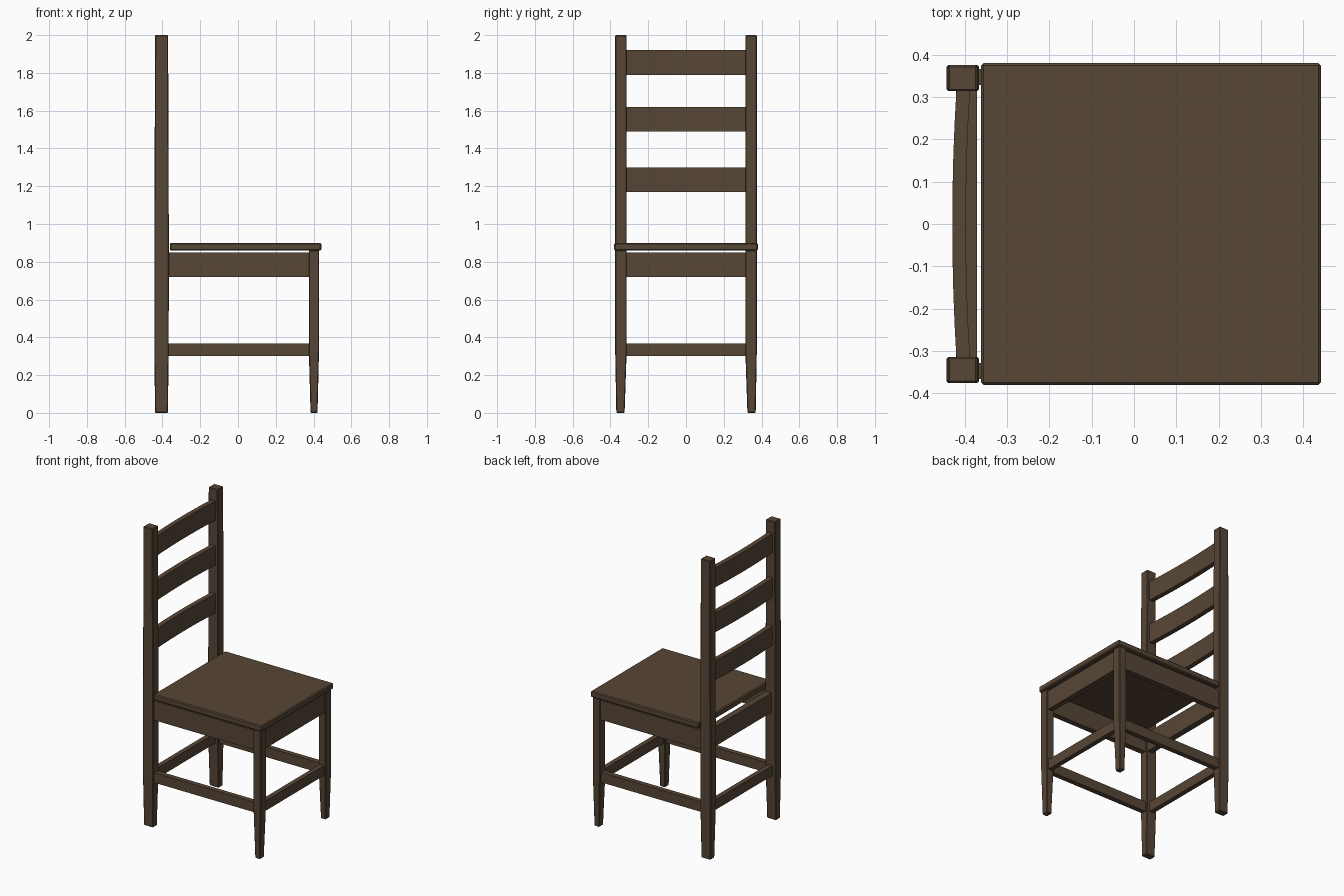
import bpy, bmesh

if "Cube" in bpy.data.objects:
    bpy.data.objects.remove(bpy.data.objects["Cube"])

wood = bpy.data.materials.new("dark brown wood")
wood.diffuse_color = (0.095, 0.062, 0.037, 1)
wood.use_nodes = True
wood.node_tree.nodes["Principled BSDF"].inputs["Base Color"].default_value = wood.diffuse_color


def finish(bm, name, bevel):
    bmesh.ops.recalc_face_normals(bm, faces=bm.faces)
    me = bpy.data.meshes.new(name)
    bm.to_mesh(me)
    bm.free()
    me.materials.append(wood)
    ob = bpy.data.objects.new(name, me)
    bpy.context.collection.objects.link(ob)
    if bevel:
        m = ob.modifiers.new("soft edges", 'BEVEL')
        m.width = bevel
        m.segments = 1
        m.limit_method = 'ANGLE'
    return ob


def loft(name, sections, bevel=0.004):
    """Sections are (z, x0, x1, y0, y1) rectangles stacked upward."""
    bm = bmesh.new()
    rings = [[bm.verts.new(p) for p in ((x0, y0, z), (x1, y0, z), (x1, y1, z), (x0, y1, z))]
             for z, x0, x1, y0, y1 in sections]
    for a, b in zip(rings, rings[1:]):
        for i in range(4):
            j = (i + 1) % 4
            bm.faces.new((a[i], a[j], b[j], b[i]))
    bm.faces.new(rings[0][::-1])
    bm.faces.new(rings[-1])
    return finish(bm, name, bevel)


def box(name, x0, x1, y0, y1, z0, z1, bevel=0):
    return loft(name, [(z0, x0, x1, y0, y1), (z1, x0, x1, y0, y1)], bevel)


def slat(name, z0, z1, n=8):
    """Back slat bowed gently towards the rear."""
    bm = bmesh.new()
    rings = []
    for i in range(n + 1):
        t = 2 * i / n - 1
        front = -0.397 + 0.010 * t * t
        back = front - 0.032
        rings.append([bm.verts.new((x, 0.32 * t, z)) for x, z in
                      ((front, z0), (front, z1), (back, z1), (back, z0))])
    for a, b in zip(rings, rings[1:]):
        for i in range(4):
            j = (i + 1) % 4
            bm.faces.new((a[i], a[j], b[j], b[i]))
    bm.faces.new(rings[0])
    bm.faces.new(rings[-1][::-1])
    return finish(bm, name, 0)


# seat board
box("seat", -0.361, 0.441, -0.38, 0.38, 0.86, 0.90, 0.006)

for side, s in (("right", -1), ("left", 1)):
    def ys(a, b):
        return tuple(sorted((s * a, s * b)))
    # tall back posts and tapered front legs
    loft("back_post_" + side, [(0, -0.439, -0.371, *ys(0.325, 0.369)),
                               (0.33, -0.443, -0.367, *ys(0.314, 0.375)),
                               (0.88, -0.443, -0.366, *ys(0.314, 0.375)),
                               (2.0, -0.439, -0.370, *ys(0.314, 0.375))])
    loft("front_leg_" + side, [(0, 0.384, 0.421, *ys(0.325, 0.369)),
                               (0.33, 0.375, 0.429, *ys(0.314, 0.375)),
                               (0.861, 0.375, 0.429, *ys(0.314, 0.375))])
    # side rails
    box("side_apron_" + side, -0.37, 0.38, *ys(0.328, 0.366), 0.72, 0.85)
    box("side_stretcher_" + side, -0.37, 0.38, *ys(0.328, 0.362), 0.30, 0.367)

# front and back rails
box("front_apron", 0.383, 0.421, -0.32, 0.32, 0.72, 0.85)
box("back_apron", -0.412, -0.371, -0.32, 0.32, 0.72, 0.85)
box("front_stretcher", 0.386, 0.418, -0.32, 0.32, 0.30, 0.367)
box("back_stretcher", -0.42, -0.388, -0.32, 0.32, 0.30, 0.367)

# curved back slats
for name, z0, z1 in (("lower", 1.17, 1.30), ("middle", 1.49, 1.62), ("upper", 1.79, 1.92)):
    slat("back_slat_" + name, z0, z1)
